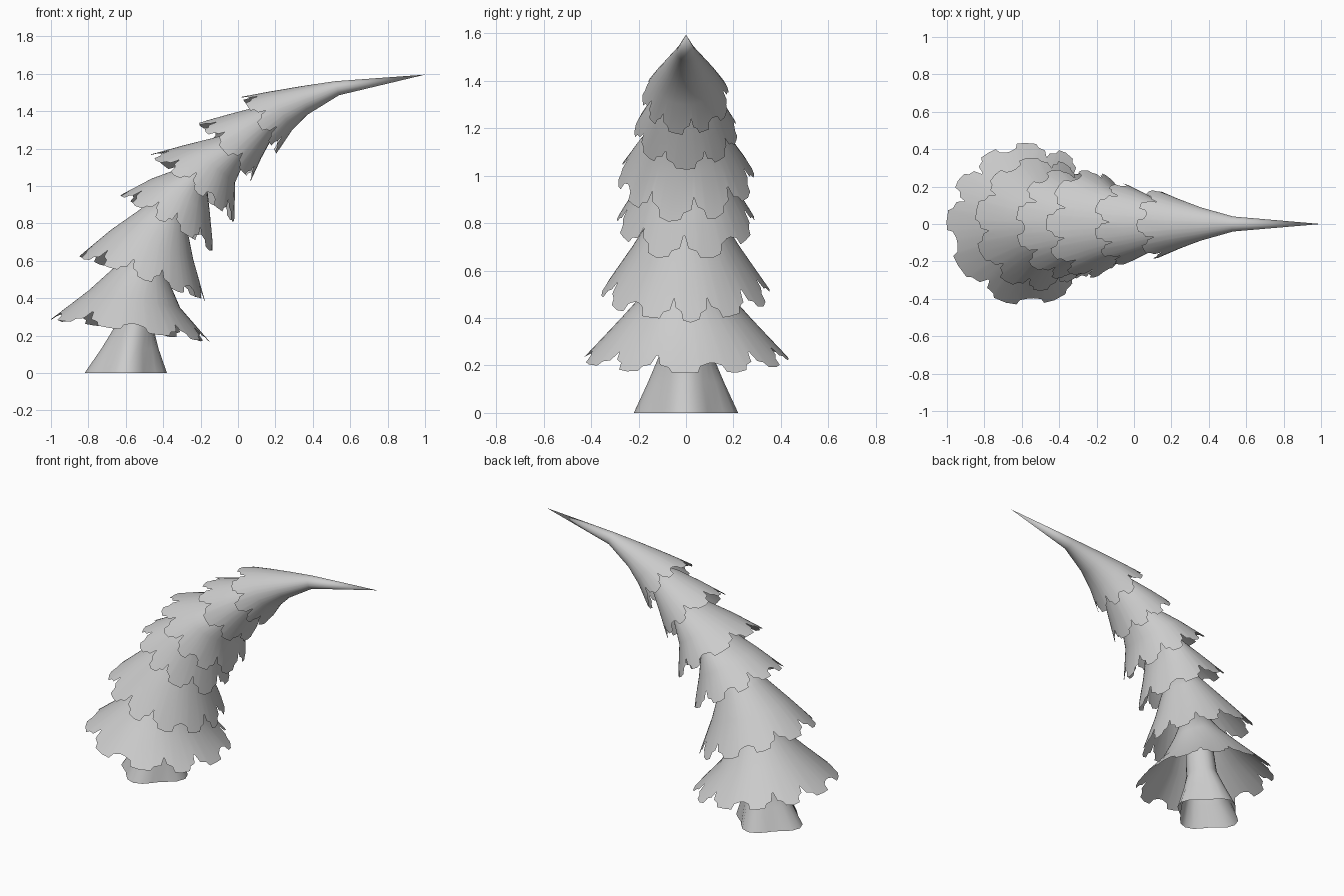
import bpy, math, random
from mathutils import Vector

if "Cube" in bpy.data.objects:
    bpy.data.objects.remove(bpy.data.objects["Cube"])

random.seed(4)
TAU = 2 * math.pi


def ring_point(ring, a, shape=1.0):
    # ring = left x, left z, right x, right z, half width in y
    lx, lz, rx, rz, w = ring
    c = math.cos(a) * shape
    return Vector(((lx + rx) / 2 + (rx - lx) / 2 * c,
                   w * math.sin(a) * shape,
                   (lz + rz) / 2 + (rz - lz) / 2 * c))


def loft(name, rows, tip=None, sharp=40):
    n = len(rows[0])
    verts = [p for row in rows for p in row]
    faces = []
    for r in range(len(rows) - 1):
        for j in range(n):
            k = (j + 1) % n
            faces.append((r * n + j, r * n + k, (r + 1) * n + k, (r + 1) * n + j))
    if tip:
        verts.append(Vector(tip))
        last = (len(rows) - 1) * n
        faces += [(last + j, last + (j + 1) % n, len(verts) - 1) for j in range(n)]
    mesh = bpy.data.meshes.new(name)
    mesh.from_pydata(verts, [], faces)
    ob = bpy.data.objects.new(name, mesh)
    bpy.context.collection.objects.link(ob)
    bpy.ops.object.select_all(action='DESELECT')
    ob.select_set(True)
    bpy.context.view_layer.objects.active = ob
    bpy.ops.object.shade_smooth_by_angle(angle=math.radians(sharp))
    return ob


# Ragged leaf outline: (position within a lobe, notch depth)
LOBE = ((0.02, 1.0), (0.09, 0.5), (0.25, 0.38), (0.31, 0.12), (0.55, 0.0),
        (0.74, 0.1), (0.79, 0.45), (0.95, 0.6))


def skirt(name, rings, tip, lobes, depth):
    # lobe borders of uneven width
    widths = [random.uniform(0.75, 1.25) for _ in range(lobes)]
    total, start, hem = sum(widths), random.random(), []
    for w in widths:
        short, flip = random.uniform(0.0, 0.12), random.random() < 0.5
        pts = [(1 - t, d) for t, d in LOBE] if flip else LOBE
        hem += [(start + t * w / total * TAU, max(d, short) * depth)
                for t, d in sorted(pts)]
        start += w / total * TAU
    rows = [[ring_point(rings[0], a).lerp(ring_point(rings[1], a), d) for a, d in hem]]
    rows += [[ring_point(r, a) for a, _ in hem] for r in rings[1:]]
    loft(name, rows, tip)


# Trunk with a four-rooted flared foot, open underneath
trunk = [(-0.82, 0, -0.38, 0, 0.22), (-0.73, 0.13, -0.425, 0.13, 0.16),
         (-0.645, 0.27, -0.455, 0.25, 0.105), (-0.6, 0.55, -0.44, 0.53, 0.08)]
flare = [0.11, 0.07, 0.02, 0.0]
loft("trunk", [[ring_point(r, TAU * j / 24, 1 - f + f * math.cos(4 * TAU * j / 24))
                for j in range(24)] for r, f in zip(trunk, flare)])

# Foliage skirts, bottom to top: rings from hem to neck, hidden apex, lobes, notch depth
tiers = [
    ([(-1.01, .28, -.145, .16, .44), (-.80, .44, -.31, .35, .275),
      (-.65, .575, -.37, .49, .15)], (-.46, 0, .78), 11, .42),
    ([(-.86, .615, -.175, .38, .36), (-.68, .765, -.24, .61, .23),
      (-.53, .87, -.27, .76, .15)], (-.33, 0, 1.03), 11, .45),
    ([(-.64, .945, -.13, .64, .295), (-.46, 1.04, -.15, .85, .205),
      (-.31, 1.095, -.165, .99, .155)], (-.1, 0, 1.2), 10, .5),
    ([(-.48, 1.165, -.02, .80, .29), (-.28, 1.22, -.015, 1.02, .205),
      (-.12, 1.26, .03, 1.12, .145)], (.1, 0, 1.33), 10, .5),
    ([(-.22, 1.335, .065, 1.02, .22), (-.06, 1.38, .125, 1.15, .17),
      (.09, 1.42, .19, 1.27, .115)], (.28, 0, 1.45), 9, .55),
    ([(.01, 1.475, .20, 1.165, .187), (.17, 1.505, .29, 1.30, .135),
      (.35, 1.535, .37, 1.38, .088), (.52, 1.56, .54, 1.485, .04)],
     (1.0, 0, 1.595), 9, .55),
]
for i, (rings, tip, lobes, depth) in enumerate(tiers, 1):
    skirt(f"foliage_tier_{i}", rings, tip, lobes, depth)
